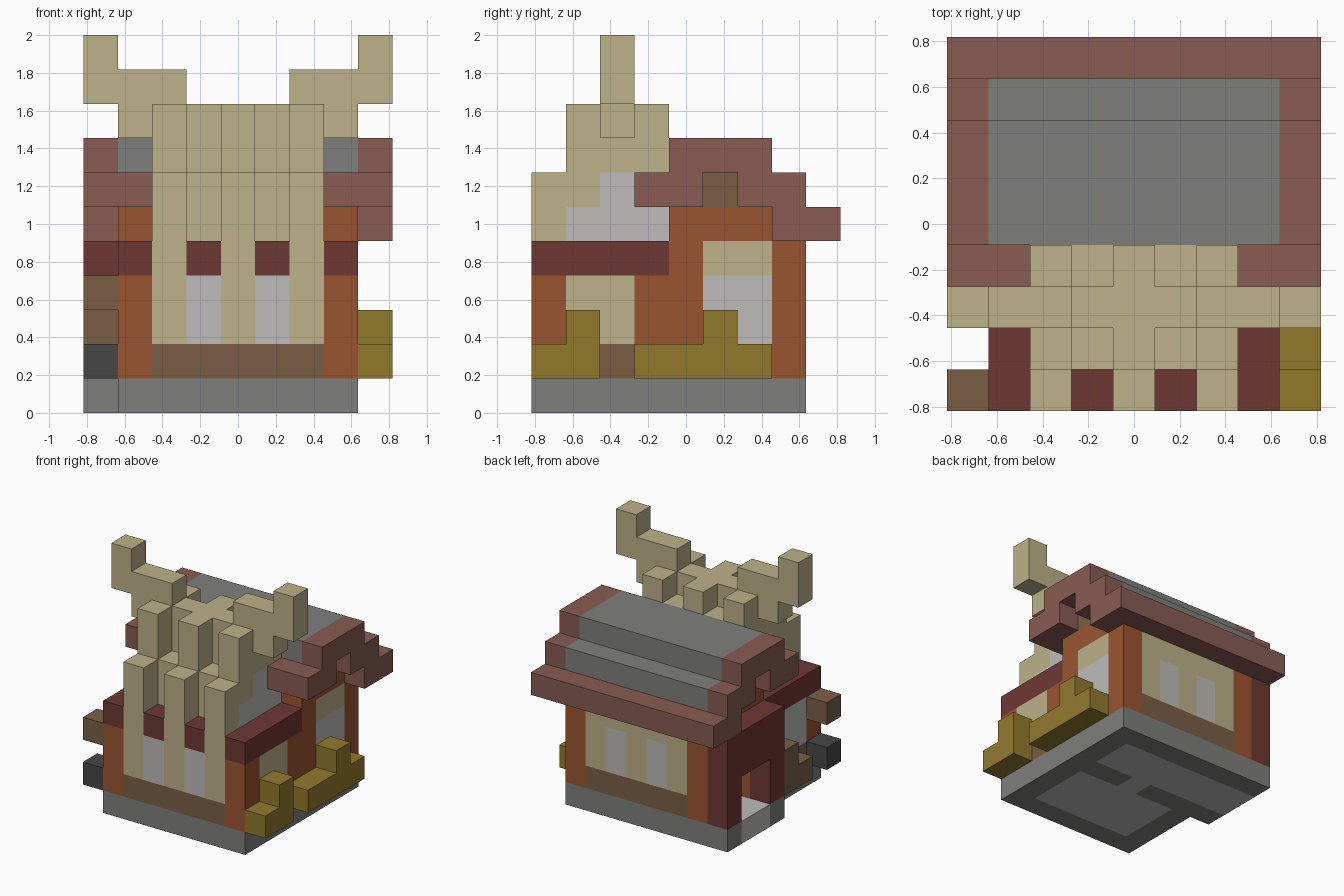
import bpy
import bmesh

cube = bpy.data.objects.get("Cube")
if cube:
    bpy.data.objects.remove(cube)

U = 2 / 11       # block size
HALF = 4.5       # half of the nine blocks in x and y


def linear(v):
    v /= 255
    return v / 12.92 if v <= 0.04045 else ((v + 0.055) / 1.055) ** 2.4


def material(name, code):
    mat = bpy.data.materials.new(name)
    col = [linear(b) for b in bytes.fromhex(code)] + [1]
    mat.diffuse_color = col
    mat.use_nodes = True
    bsdf = next(n for n in mat.node_tree.nodes if n.type == "BSDF_PRINCIPLED")
    bsdf.inputs["Base Color"].default_value = col
    return mat


MATS = {name: material(name, code) for name, code in {
    "stone": "7f7f7d", "pale": "bdbcba", "bone": "bdb28a", "clay": "9a5530",
    "wood": "7a5e46", "maroon": "6d3834", "tile": "885c52", "moss": "917a2c",
    "charcoal": "474747"}.items()}

blocks = {}      # cell -> (part, colour); later fills replace earlier ones


def span(r):
    return range(r, r + 1) if isinstance(r, int) else range(r[0], r[1] + 1)


def fill(part, colour, xs, ys, zs, mirror=False):
    for x in span(xs):
        for y in span(ys):
            for z in span(zs):
                blocks[x, y, z] = (part, colour)
                if mirror:
                    blocks[8 - x, y, z] = (part, colour)


def clear(xs, ys, zs):
    for x in span(xs):
        for y in span(ys):
            for z in span(zs):
                blocks.pop((x, y, z), None)


# Foundation with the pale floor of two rooms and the doorstep
fill("foundation", "stone", (1, 7), (0, 7), 0)
fill("foundation", "stone", 0, (4, 7), 0)
fill("floor", "pale", (2, 6), (1, 3), 0)
fill("floor", "pale", 4, 4, 0)
fill("floor", "pale", (0, 6), (5, 6), 0)

# Walls: wood sill below, bone plaster above, then hollowed rooms
fill("walls", "bone", (1, 7), (0, 7), (1, 4))
fill("sill", "wood", (1, 7), (0, 7), 1)
clear((2, 6), (1, 3), (1, 4))
clear((2, 6), (5, 6), (1, 5))
clear(4, 4, (1, 3))

# Corner and middle posts, upper side walls
for y in (0, 3, 4, 7):
    fill("posts", "clay", 1, y, (1, 4), True)
fill("upper_side_walls", "clay", 1, (4, 6), 5, True)
fill("partition_top", "bone", (2, 6), 4, 5)
fill("gable_beams", "wood", 1, 5, 6, True)

# Windows
for x in (3, 5):
    fill("back_windows", "pale", x, 7, (2, 3))
    fill("front_windows", "pale", x, 0, (2, 3))
    fill("front_lintels", "maroon", x, 0, 4)
fill("left_window", "pale", 7, (5, 6), (2, 3))
fill("right_window", "pale", 1, (1, 2), (2, 3))
fill("side_lintels", "maroon", 1, (0, 3), 4, True)

# Porch wall with the open doorway
fill("porch", "maroon", 0, (4, 7), (1, 4))
clear((0, 1), (5, 6), (1, 2))

# Stepped roof: stone panels between tile ends
for y, z in ((4, 7), (5, 7), (6, 7), (6, 6), (7, 6)):
    fill("roof_panels", "stone", (1, 7), y, z)
    fill("roof_ends", "tile", 0, y, z, True)
fill("roof_front_edge", "tile", 0, (3, 4), 6, True)
fill("roof_front_edge", "tile", 1, (3, 4), 6, True)
fill("roof_front_edge", "tile", (2, 6), 4, 6)
fill("back_eave", "tile", (0, 8), (7, 8), 5)

# Ribs that climb the front and bend over the front room
for x in (2, 4, 6):
    fill("ribs", "bone", x, 0, (2, 6))
    fill("ribs", "bone", x, (1, 3), (7, 8))
    fill("ribs", "bone", x, 1, 6)
for x in (3, 5):
    fill("rib_infill", "bone", x, 1, (5, 6))
    fill("rib_infill", "bone", x, 2, (7, 8))
    fill("rib_infill", "bone", x, 3, 7)
fill("rib_infill", "bone", (2, 6), 3, 6)
fill("rib_infill", "bone", 4, 1, 5)
fill("loft_windows", "pale", 2, (1, 3), 5, True)
fill("loft_windows", "pale", 2, 2, 6, True)

# Antlers
fill("antlers", "bone", 1, 2, (8, 9), True)
fill("antlers", "bone", 2, 2, 9, True)
fill("antlers", "bone", 0, 2, (9, 10), True)

# Bushes on the left wall
fill("front_bush", "moss", 8, (0, 1), 1)
fill("front_bush", "moss", 8, 1, 2)
fill("back_bush", "moss", 8, (3, 6), 1)
fill("back_bush", "moss", 8, 5, 2)

# Brackets and bench on the right wall
fill("lamp_block", "charcoal", 0, 0, 1)
fill("bracket", "wood", 0, 0, 3)
fill("bench", "wood", 0, (2, 3), 1)
fill("bench", "wood", 0, 3, 2)


def build(part, colour, cells):
    """Make the outer faces of one part and merge the flat ones."""
    bm = bmesh.new()
    for cell in cells:
        for axis in range(3):
            for side in (0, 1):
                near = list(cell)
                near[axis] += 2 * side - 1
                if tuple(near) in blocks:
                    continue
                b, c = (axis + 1) % 3, (axis + 2) % 3
                ring = []
                for db, dc in ((0, 0), (1, 0), (1, 1), (0, 1)):
                    p = list(cell)
                    p[axis] += side
                    p[b] += db
                    p[c] += dc
                    ring.append(bm.verts.new(((p[0] - HALF) * U, (p[1] - HALF) * U, p[2] * U)))
                bm.faces.new(ring if side else ring[::-1])
    bmesh.ops.remove_doubles(bm, verts=bm.verts[:], dist=U / 100)
    bmesh.ops.dissolve_limit(bm, angle_limit=0.01, verts=bm.verts[:], edges=bm.edges[:])
    mesh = bpy.data.meshes.new(part)
    bm.to_mesh(mesh)
    bm.free()
    mesh.materials.append(MATS[colour])
    bpy.context.collection.objects.link(bpy.data.objects.new(part, mesh))


parts = {}
for cell, key in blocks.items():
    parts.setdefault(key, []).append(cell)
for (part, colour), cells in parts.items():
    build(part, colour, cells)
